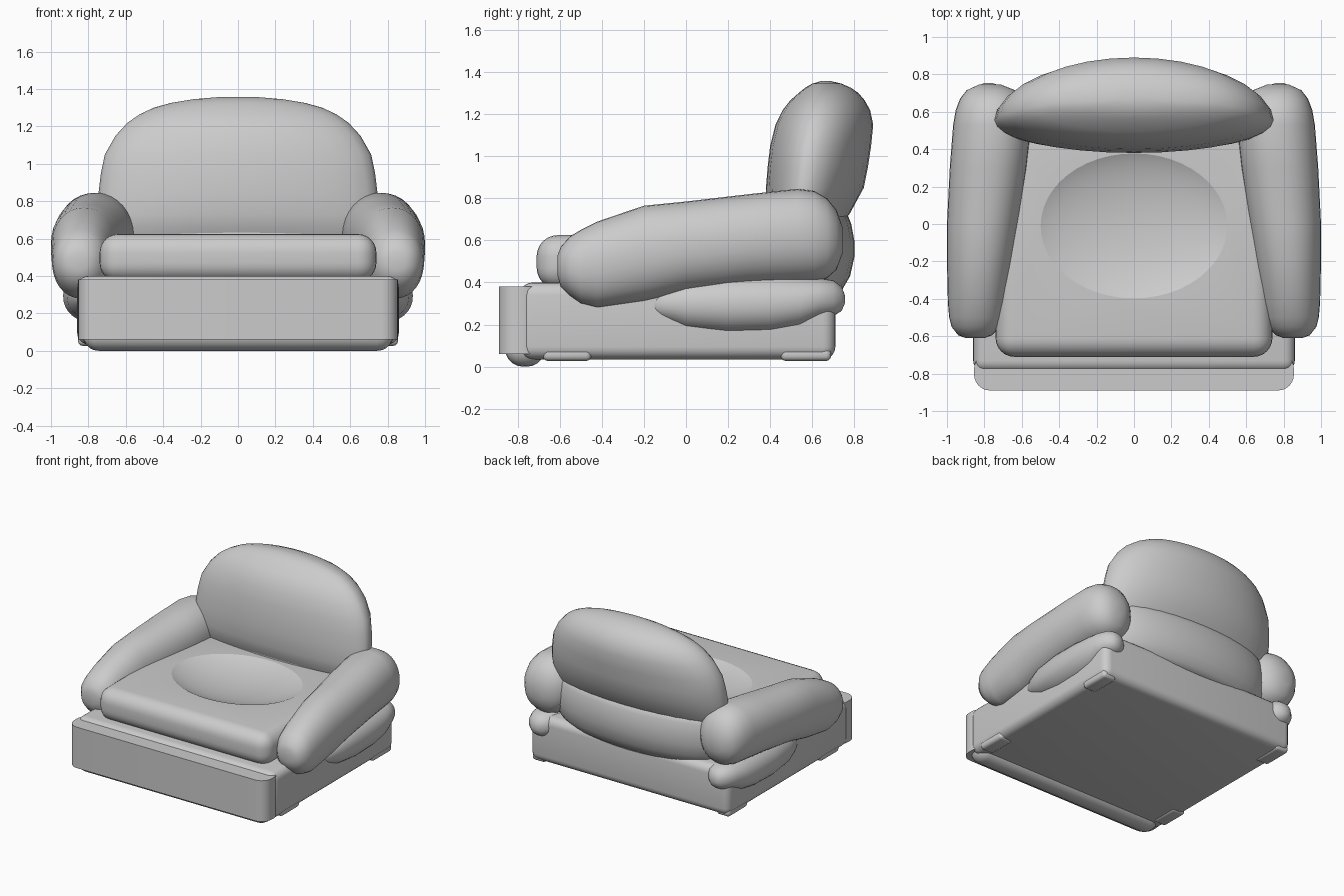
import bpy, bmesh, math
from mathutils import Matrix

if "Cube" in bpy.data.objects:
    bpy.data.objects.remove(bpy.data.objects["Cube"])


def finish(name, bm, angle=40):
    bmesh.ops.recalc_face_normals(bm, faces=bm.faces)
    me = bpy.data.meshes.new(name)
    bm.to_mesh(me)
    bm.free()
    ob = bpy.data.objects.new(name, me)
    bpy.context.collection.objects.link(ob)
    smooth(ob, angle)
    return ob


def smooth(ob, angle=40):
    bpy.ops.object.select_all(action='DESELECT')
    bpy.context.view_layer.objects.active = ob
    ob.select_set(True)
    bpy.ops.object.shade_smooth_by_angle(angle=math.radians(angle))


def rounded_box(name, x, y, z, bevel, segs=5, upright_only=False):
    bm = bmesh.new()
    size = (x[1] - x[0], y[1] - y[0], z[1] - z[0])
    mid = (sum(x) / 2, sum(y) / 2, sum(z) / 2)
    bmesh.ops.create_cube(bm, size=1, matrix=Matrix.Translation(mid) @ Matrix.Diagonal((*size, 1)))
    edges = [e for e in bm.edges
             if not upright_only or abs(e.verts[0].co.z - e.verts[1].co.z) > 0.01]
    bmesh.ops.bevel(bm, geom=edges, offset=bevel, segments=segs, profile=0.5, affect='EDGES')
    return finish(name, bm)


def loft(name, rings):
    bm = bmesh.new()
    loops = [[bm.verts.new(p) for p in ring] for ring in rings]
    n = len(loops[0])
    for a, b in zip(loops, loops[1:]):
        for i in range(n):
            j = (i + 1) % n
            bm.faces.new((a[i], a[j], b[j], b[i]))
    bm.faces.new(loops[0])
    bm.faces.new(loops[-1])
    return finish(name, bm, 60)


def rounded(t, power):
    c, s = math.cos(t), math.sin(t)
    return (math.copysign(abs(c) ** (2 / power), c), math.copysign(abs(s) ** (2 / power), s))


ANGLES = [2 * math.pi * i / 32 for i in range(32)]


def side_roll(name, side, sections):
    # sections: y, inner x, outer x, bottom z, top z
    rings = []
    for y, x0, x1, z0, z1 in sections:
        ring = []
        for t in ANGLES:
            u, v = rounded(t, 2.15)
            ring.append((side * ((x0 + x1) / 2 + u * (x1 - x0) / 2), y,
                         (z0 + z1) / 2 + v * (z1 - z0) / 2))
        rings.append(ring)
    return loft(name, rings)


def back_roll(name, sections):
    # sections: z, half width, front y, rear y; the lens is deeper to the rear
    rings = []
    for z, w, y0, y1 in sections:
        mid = y0 + 0.38 * (y1 - y0)
        ring = []
        for t in ANGLES:
            u, v = rounded(t, 2)
            ring.append((u * w, mid + v * ((y1 - mid) if v > 0 else (mid - y0)), z))
        rings.append(ring)
    return loft(name, rings)


# Base, front panel and the roll under it
rounded_box("base", (-.86, .86), (-.79, .71), (.035, .40), .06)
rounded_box("front_panel", (-.855, .855), (-.89, -.69), (.06, .38), .085, 6, True)
rounded_box("front_lower_roll", (-.83, .83), (-.86, -.67), (0, .2), .085)

# Seat cushion with a shallow oval dent
seat = rounded_box("seat_cushion", (-.74, .74), (-.71, .55), (.37, .625), .10, 6)
bm = bmesh.new()
bmesh.ops.create_uvsphere(bm, u_segments=48, v_segments=32, radius=1,
                          matrix=Matrix.Translation((0, -.01, .745)) @ Matrix.Diagonal((.625, .485, .20, 1)))
cutter = finish("dent_cutter", bm)
cutter.hide_render = True
mod = seat.modifiers.new("dent", 'BOOLEAN')
mod.operation = 'DIFFERENCE'
mod.solver = 'EXACT'
mod.object = cutter
bpy.context.view_layer.objects.active = seat
bpy.ops.object.modifier_apply(modifier=mod.name)
bpy.data.objects.remove(cutter)
smooth(seat, 15)

# Arms, the rolls below them, and feet
ARM = [(-.61, .80, .90, .43, .53), (-.595, .76, .94, .38, .57), (-.55, .715, .975, .335, .62),
       (-.50, .695, .988, .30, .65), (-.42, .68, .995, .28, .69), (-.2, .65, 1, .31, .765),
       (0, .62, 1, .355, .785), (.3, .575, .985, .385, .82), (.53, .55, .967, .395, .845),
       (.61, .56, .953, .40, .835), (.67, .59, .93, .42, .80), (.715, .635, .895, .46, .745),
       (.745, .71, .83, .54, .66)]
LOWER = [(-.22, .74, .78, .265, .30), (-.17, .69, .85, .235, .35), (-.1, .65, .885, .21, .38),
         (0, .62, .915, .17, .42), (.2, .6, .935, .15, .44), (.4, .6, .932, .155, .44),
         (.54, .62, .92, .18, .43), (.63, .65, .90, .225, .42), (.70, .68, .87, .24, .41),
         (.74, .72, .83, .265, .38), (.755, .76, .80, .30, .34)]
for label, s in (("left", -1), ("right", 1)):
    side_roll(label + "_arm", s, ARM)
    side_roll(label + "_lower_roll", s, LOWER)
    xs = sorted((s * .74, s * .855))
    rounded_box(label + "_front_foot", xs, (-.68, -.45), (.027, .09), .025, 4)
    rounded_box(label + "_back_foot", xs, (.45, .69), (.027, .09), .025, 4)

# Backrest cushion and the lumbar roll beneath it
back_roll("back_cushion", [(.60, .68, .43, .68), (.66, .72, .40, .73), (.73, .742, .385, .78),
                           (.85, .745, .38, .845), (.95, .733, .388, .865), (1.05, .712, .40, .88),
                           (1.15, .655, .425, .89), (1.22, .59, .46, .875), (1.265, .525, .495, .85),
                           (1.30, .45, .535, .82), (1.325, .36, .565, .785), (1.345, .24, .60, .74),
                           (1.357, .10, .64, .69)])
back_roll("lower_back", [(.34, .58, .45, .71), (.37, .64, .43, .745), (.43, .69, .42, .78),
                         (.52, .71, .41, .80), (.60, .71, .41, .80), (.68, .70, .42, .785),
                         (.73, .66, .44, .765), (.76, .58, .47, .71)])
